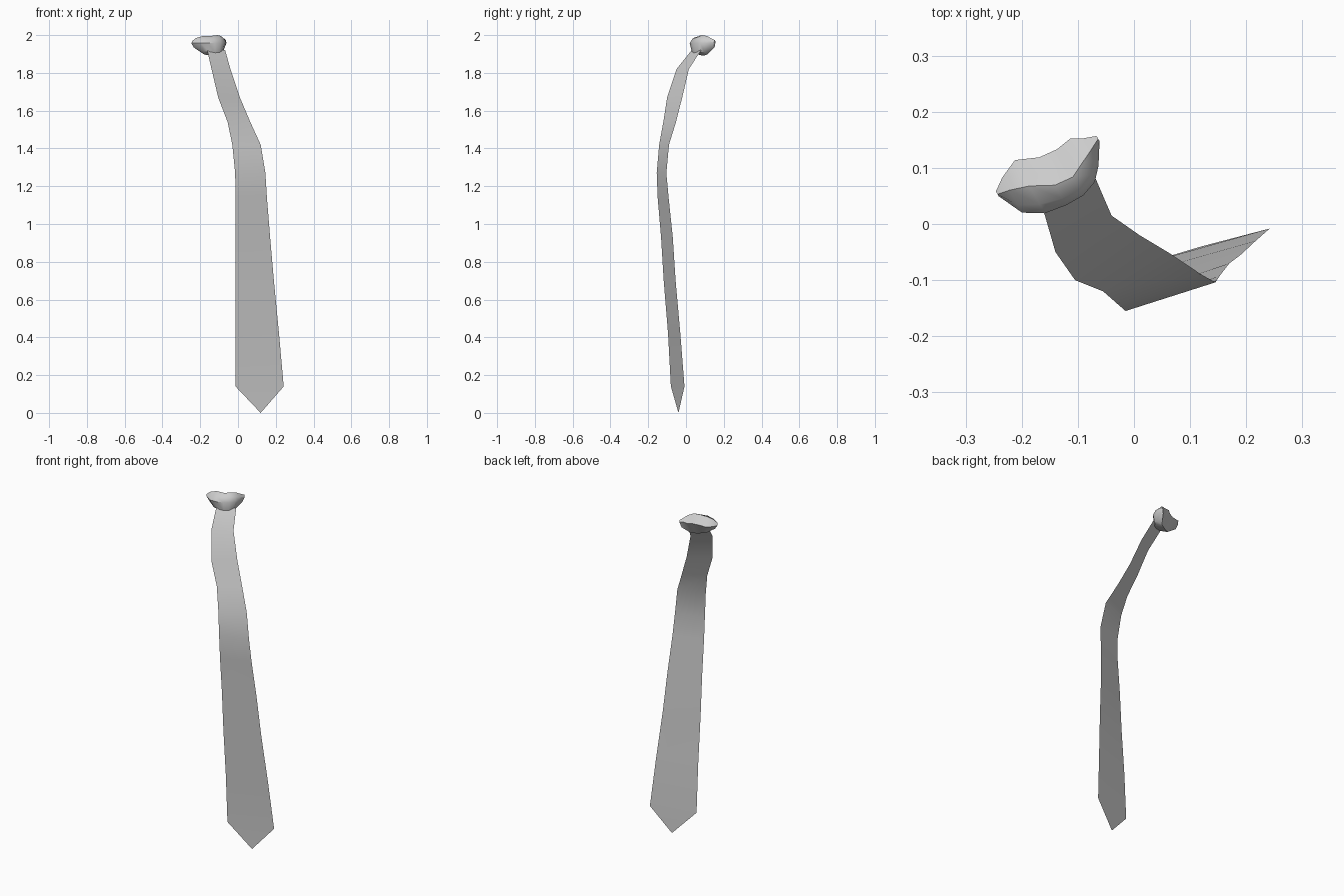
import bpy, bmesh
from mathutils import Vector

if "Cube" in bpy.data.objects:
    bpy.data.objects.remove(bpy.data.objects["Cube"])

grey = bpy.data.materials.new("light_grey_cloth")
grey.use_nodes = True
grey.diffuse_color = (0.6, 0.6, 0.6, 1)
grey.node_tree.nodes["Principled BSDF"].inputs["Base Color"].default_value = (0.6, 0.6, 0.6, 1)


def finish(name, bm, angle):
    """Turn a bmesh into a named, smoothly shaded object."""
    mesh = bpy.data.meshes.new(name)
    bm.to_mesh(mesh)
    bm.free()
    mesh.materials.append(grey)
    obj = bpy.data.objects.new(name, mesh)
    bpy.context.collection.objects.link(obj)
    bpy.ops.object.select_all(action='DESELECT')
    obj.select_set(True)
    bpy.context.view_layer.objects.active = obj
    bpy.ops.object.shade_smooth_by_angle(angle=angle)
    return obj


# Blade: a twisted sheet; each row is height, outer edge x y, inner edge x y
rows = [
    (1.92, -0.163, 0.03, -0.068, 0.08),
    (1.82, -0.14, -0.05, -0.04, 0.015),
    (1.67, -0.105, -0.10, 0.01, -0.02),
    (1.54, -0.055, -0.12, 0.065, -0.053),
    (1.42, -0.03, -0.142, 0.12, -0.09),
    (1.27, -0.015, -0.155, 0.145, -0.104),
    (1.14, -0.013, -0.15, 0.153, -0.092),
    (0.93, -0.013, -0.132, 0.17, -0.07),
    (0.70, -0.013, -0.118, 0.19, -0.055),
    (0.42, -0.013, -0.095, 0.217, -0.03),
    (0.14, -0.013, -0.08, 0.242, -0.008),
]
bm = bmesh.new()
edges = [(bm.verts.new((ax, ay, z)), bm.verts.new((bx, by, z)))
         for z, ax, ay, bx, by in rows]
for (a, b), (c, d) in zip(edges, edges[1:]):
    bm.faces.new((a, c, d, b))
tip = bm.verts.new((0.12, -0.04, 0))
bm.faces.new((edges[-1][0], tip, edges[-1][1]))
finish("tie_blade", bm, 0.8)

# Knot: sections lofted across its width
centre = Vector((-0.13, 0.08, 0))
across = Vector((0.87, 0.49, 0))
forward = Vector((0.49, -0.87, 0))
# position across, front depth, crest depth, rear depth, crest height, rim height
stations = [
    (-0.112, -0.028, -0.032, -0.038, 1.968, 1.955),
    (-0.09, 0.018, -0.028, -0.054, 1.985, 1.955),
    (-0.055, 0.039, -0.017, -0.07, 1.995, 1.957),
    (-0.015, 0.045, 0.004, -0.053, 1.996, 1.96),
    (0.02, 0.045, 0.007, -0.05, 2.0, 1.965),
    (0.05, 0.034, -0.008, -0.055, 1.995, 1.968),
    (0.07, 0.012, -0.018, -0.044, 1.985, 1.97),
    (0.093, -0.025, -0.03, -0.036, 1.974, 1.966),
]
bm = bmesh.new()
loops = []
for u, front, crest, rear, top, rim in stations:
    outline = [
        (u, rear, rim),
        (u, crest, top),
        (u, (front * 2 + crest) / 3, top - 0.012),
        (u, front, 1.958),
        (u * 0.75, front * 0.85, 1.905 + abs(u) * 0.1),
        (u * 0.55, -0.012, 1.89 + abs(u) * 0.08),
    ]
    if u in (stations[0][0], stations[-1][0]):
        # wing tips close to a thin edge
        outline[4:] = [(u * 0.88, front * 0.9, 1.935), (u * 0.88, rear, 1.935)]
    loops.append([bm.verts.new(centre + across * s + forward * t + Vector((0, 0, z)))
                  for s, t, z in outline])
for one, two in zip(loops, loops[1:]):
    for i in range(len(one)):
        j = (i + 1) % len(one)
        bm.faces.new((one[i], one[j], two[j], two[i]))
bm.faces.new(loops[0])
bm.faces.new(loops[-1])
bmesh.ops.recalc_face_normals(bm, faces=bm.faces)
finish("tie_knot", bm, 0.7)
